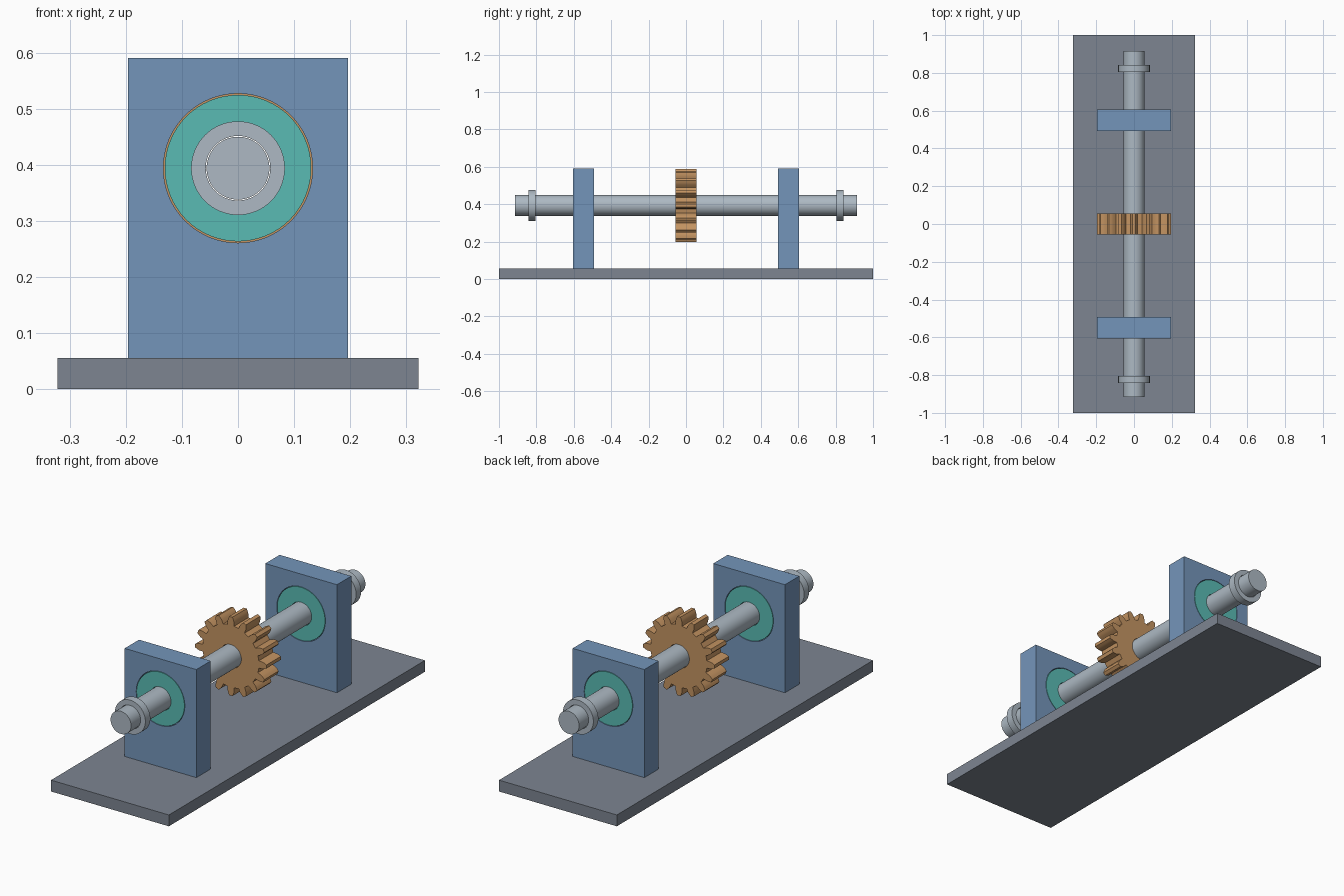
import bpy, math
from math import pi, sin, cos

if "Cube" in bpy.data.objects:
    bpy.data.objects.remove(bpy.data.objects["Cube"])

AXIS_Z = 0.394      # height of the shaft axis
SEG = 64


def material(name, rgb):
    m = bpy.data.materials.new(name)
    lin = [((c / 255 + 0.055) / 1.055) ** 2.4 for c in rgb]
    m.diffuse_color = (*lin, 1)
    m.use_nodes = True
    m.node_tree.nodes["Principled BSDF"].inputs["Base Color"].default_value = m.diffuse_color
    return m


slate = material("slate grey", (125, 133, 145))
blue = material("steel blue", (116, 149, 186))
teal = material("teal", (90, 187, 180))
silver = material("silver", (173, 185, 195))
bronze = material("bronze", (196, 148, 98))


def circle(r, n=SEG):
    return [(r * cos(2 * pi * i / n), r * sin(2 * pi * i / n)) for i in range(n)]


def add_object(name, verts, faces, mat, smooth=True):
    me = bpy.data.meshes.new(name)
    me.from_pydata(verts, [], faces)
    me.materials.append(mat)
    ob = bpy.data.objects.new(name, me)
    bpy.context.collection.objects.link(ob)
    if smooth:
        bpy.context.view_layer.objects.active = ob
        ob.select_set(True)
        bpy.ops.object.shade_smooth_by_angle(angle=math.radians(25))
        ob.select_set(False)
    return ob


def extrude_y(name, outer, mat, y, depth, bore=None):
    """Extrude an (x, z) outline about the shaft axis along y, with an optional
    bore outline that has the same number of points."""
    n = len(outer)
    loops = [outer] + ([bore] if bore else [])
    verts = [(px, y + s * depth / 2, AXIS_Z + pz)
             for loop in loops for s in (-1, 1) for px, pz in loop]
    faces = []
    for i in range(n):
        j = (i + 1) % n
        faces.append((i, i + n, j + n, j))
        if bore:
            faces += [(2 * n + i, 2 * n + j, 3 * n + j, 3 * n + i),
                      (i, j, 2 * n + j, 2 * n + i),
                      (n + j, n + i, 3 * n + i, 3 * n + j)]
    if not bore:
        faces += [tuple(range(n)), tuple(reversed(range(n, 2 * n)))]
    return add_object(name, verts, faces, mat)


def block_outline(half_w, bottom, top):
    """Rectangle sampled along the same rays as the bore circle, with the
    nearest samples snapped onto the corners."""
    pts = []
    for c, s in circle(1):
        kx = half_w / abs(c) if abs(c) > 1e-6 else 1e9
        kz = (top if s > 0 else -bottom) / abs(s) if abs(s) > 1e-6 else 1e9
        k = min(kx, kz)
        pts.append((c * k, s * k))
    for corner in ((half_w, top), (-half_w, top), (-half_w, bottom), (half_w, bottom)):
        i = min(range(SEG), key=lambda q: math.dist(pts[q], corner))
        pts[i] = corner
    return pts


def gear_outline(teeth, root, pitch, tip):
    """Trapezoid-like teeth with bulging flanks, 8 points per tooth."""
    step = 2 * pi / teeth
    shape = [(-0.30, root), (-0.25, pitch), (-0.19, (pitch + tip) / 2), (-0.11, tip),
             (0.11, tip), (0.19, (pitch + tip) / 2), (0.25, pitch), (0.30, root)]
    return [(r * cos((t + f) * step), r * sin((t + f) * step))
            for t in range(teeth) for f, r in shape]


# Base plate
bpy.ops.mesh.primitive_cube_add(size=1, location=(0, 0, 0.028))
base = bpy.context.object
base.name = "base_plate"
base.scale = (0.644, 2, 0.056)
base.data.materials.append(slate)

# Shaft
extrude_y("shaft", circle(0.0560), silver, 0, 1.83)

# Central gear, bored for the shaft
gear = gear_outline(16, 0.154, 0.174, 0.195)
start = math.atan2(gear[0][1], gear[0][0])
bore = [(0.0575 * cos(start + 2 * pi * i / len(gear)),
         0.0575 * sin(start + 2 * pi * i / len(gear))) for i in range(len(gear))]
extrude_y("gear", gear, bronze, 0, 0.112, bore)

# Bearing blocks, bearings and collars, one set at each end
for side, label in ((-1, "front"), (1, "back")):
    extrude_y(label + "_bearing_block", block_outline(0.196, 0.056 - AXIS_Z, 0.196),
              blue, side * 0.549, 0.112, circle(0.1330))
    extrude_y(label + "_bearing", circle(0.1305), teal, side * 0.549, 0.112,
              circle(0.0575))
    extrude_y(label + "_collar", circle(0.0835), silver, side * 0.823, 0.039,
              circle(0.0575))
